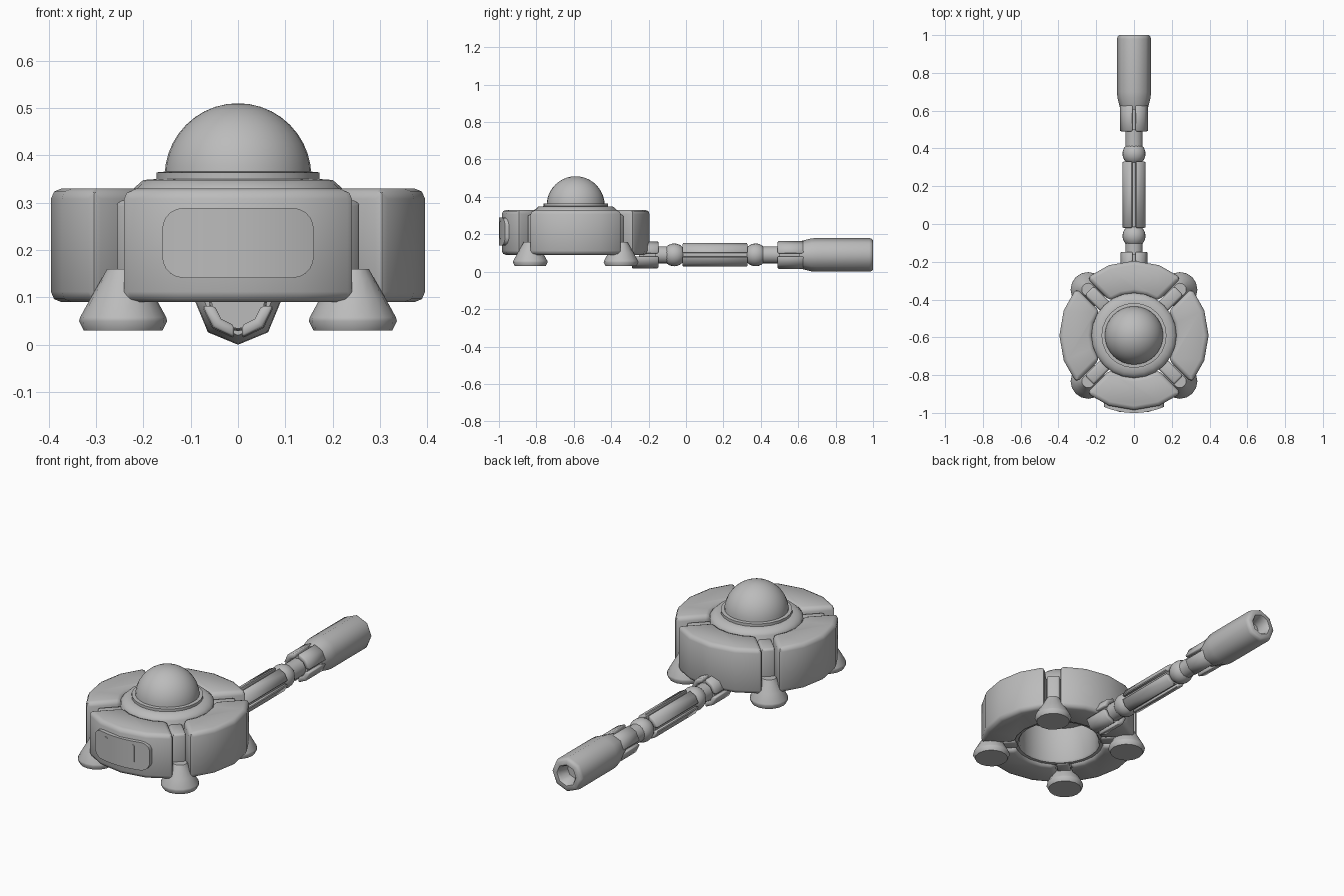
import bpy, bmesh, math
from mathutils import Matrix, Vector

if "Cube" in bpy.data.objects:
    bpy.data.objects.remove(bpy.data.objects["Cube"])

grey = bpy.data.materials.new("plain_grey")
grey.diffuse_color = (0.5, 0.5, 0.5, 1)
grey.use_nodes = True
grey.node_tree.nodes["Principled BSDF"].inputs["Base Color"].default_value = grey.diffuse_color

BODY = Vector((0, -0.59, 0))       # centre of the round body
ARM_Z = 0.09                       # height of the arm's axis
ALONG_Y = Matrix.Translation((0, 0, ARM_Z)) @ Matrix.Rotation(-math.pi / 2, 4, 'X')


def finish(name, bm, matrix=Matrix(), bevel=0, segs=2):
    bmesh.ops.remove_doubles(bm, verts=bm.verts, dist=1e-5)
    bmesh.ops.recalc_face_normals(bm, faces=bm.faces)
    if bevel:
        edges = [e for e in bm.edges if e.calc_face_angle(0) > 0.75]
        bmesh.ops.bevel(bm, geom=edges, offset=bevel, segments=segs,
                        profile=0.5, affect='EDGES', clamp_overlap=True)
    bm.transform(matrix)
    me = bpy.data.meshes.new(name)
    bm.to_mesh(me)
    bm.free()
    me.materials.append(grey)
    ob = bpy.data.objects.new(name, me)
    bpy.context.collection.objects.link(ob)
    return ob


def lathe(name, profile, sides, matrix=Matrix()):
    """Turn (radius, height) points around z."""
    bm = bmesh.new()
    vs = [bm.verts.new((r, 0, h)) for r, h in profile]
    es = [bm.edges.new(p) for p in zip(vs, vs[1:])]
    bmesh.ops.spin(bm, geom=vs + es, cent=(0, 0, 0), axis=(0, 0, 1),
                   angle=math.tau, steps=sides, use_merge=True)
    return finish(name, bm, matrix)


def prism(name, pts, z0, z1, matrix=Matrix(), bevel=0, segs=2):
    bm = bmesh.new()
    face = bm.faces.new([bm.verts.new((x, y, z0)) for x, y in pts])
    ext = bmesh.ops.extrude_face_region(bm, geom=[face])
    bmesh.ops.translate(bm, vec=(0, 0, z1 - z0),
                        verts=[v for v in ext["geom"] if isinstance(v, bmesh.types.BMVert)])
    return finish(name, bm, matrix, bevel, segs)


def quarters(name, r0, r1, gap, n, z0, z1, start, matrix, bevel, segs=2):
    """Four ring sectors with parallel-sided gaps between them."""
    def arc(r):
        a = math.pi / 4 - math.asin(gap / r)
        return [(r * math.cos(-a + 2 * a * i / n), r * math.sin(-a + 2 * a * i / n))
                for i in range(n + 1)]
    pts = arc(r1) + arc(r0)[::-1]
    for k in range(4):
        turn = Matrix.Rotation(start + k * math.pi / 2, 4, 'Z')
        prism(f"{name}_{k + 1}", pts, z0, z1, matrix @ turn, bevel, segs)


def curved_plate(name, cx, hw, hh, corner, r_out, cz=0.215):
    """Rounded plate that follows the curve of the body's front."""
    xs = [hw * math.sin(math.pi / 2 * (i / 10 - 1)) for i in range(21)]
    bm = bmesh.new()
    rows = []
    for x in xs:
        over = max(0, abs(x) - (hw - corner))
        h = hh - corner + math.sqrt(max(0, corner ** 2 - over ** 2))
        row = []
        for r, s in ((r_out, 1), (r_out, -1), (0.385, -1), (0.385, 1)):
            px = cx + x
            row.append(bm.verts.new((px, BODY.y - math.sqrt(r * r - px * px), cz + s * h)))
        rows.append(row)
    for a, b in zip(rows, rows[1:]):
        for i in range(4):
            j = (i + 1) % 4
            bm.faces.new((a[i], a[j], b[j], b[i]))
    bm.faces.new(rows[0])
    bm.faces.new(rows[-1])
    return finish(name, bm)


at_body = Matrix.Translation(BODY)

# Four outer shell sections
quarters("shell_section", 0.222, 0.395, 0.039, 4, 0.09, 0.33, 0, at_body, 0.022)

# Hollow core with stepped collar on top
lathe("core", [(0, 0.30), (0.2, 0.30), (0.2, 0.115), (0.208, 0.105), (0.225, 0.105),
               (0.225, 0.325), (0.215, 0.335), (0.2, 0.348), (0.172, 0.35),
               (0.172, 0.364), (0.15, 0.366), (0, 0.366)], 24, at_body)

# Dome
lathe("dome", [(0.155 * math.cos(i * math.pi / 20), 0.355 + 0.155 * math.sin(i * math.pi / 20))
               for i in range(10)] + [(0, 0.51)], 32, at_body)

# Struts in the gaps, each with a flared foot
for k in range(4):
    turn = at_body @ Matrix.Rotation(math.pi / 4 + k * math.pi / 2, 4, 'Z')
    prism(f"strut_{k + 1}", [(0.21, -0.034), (0.335, -0.034), (0.335, 0.034), (0.21, 0.034)],
          0.10, 0.305, turn, 0.012)
    lathe(f"foot_{k + 1}", [(0, 0.03), (0.083, 0.03), (0.093, 0.05), (0.091, 0.058),
                            (0.068, 0.10), (0.045, 0.14), (0.034, 0.16), (0, 0.16)],
          16, turn @ Matrix.Translation((0.343, 0, 0)))

# Face plate and eyes
curved_plate("face_plate", 0, 0.16, 0.074, 0.045, 0.41)
for side, name in ((-1, "left_eye"), (1, "right_eye")):
    curved_plate(name, side * 0.077, 0.01, 0.048, 0.01, 0.4115, 0.223)

# Arm: claw-shaped mount, jointed rod and coupling, each four bars round a core
for name, y0, y1, r0, r1, gap in (("mount_claw", -0.29, -0.147, 0.05, 0.075, 0.008),
                                  ("rod_bar", -0.02, 0.33, 0.035, 0.065, 0.009),
                                  ("coupling_claw", 0.49, 0.63, 0.05, 0.077, 0.008)):
    quarters(name, r0, r1, gap, 2, y0, y1, math.pi / 4, ALONG_Y, 0.005, 1)

for name, y0, y1, r in (("mount_core", -0.25, -0.16, 0.056), ("rod_core", -0.015, 0.325, 0.048),
                        ("coupling_core", 0.50, 0.63, 0.058),
                        ("mount_neck", -0.17, -0.09, 0.046), ("coupling_neck", 0.40, 0.51, 0.046)):
    lathe(name, [(0, y0), (r, y0), (r, y1), (0, y1)], 16, ALONG_Y)

# Ball joints
for name, y in (("lower_ball", -0.063), ("upper_ball", 0.372)):
    lathe(name, [(0.061 * math.sin(i * math.pi / 12), y - 0.061 * math.cos(i * math.pi / 12))
                 for i in range(13)], 20, ALONG_Y)

# Eight-sided handle with a hollow end
lathe("handle", [(0, 0.605), (0.07, 0.605), (0.074, 0.615), (0.088, 0.67), (0.09, 0.70),
                 (0.09, 0.98), (0.087, 0.992), (0.078, 1.0), (0.056, 1.0), (0.048, 0.99),
                 (0.042, 0.93), (0, 0.93)], 8, ALONG_Y)

# Smooth shading with crisp edges
for ob in bpy.context.collection.objects:
    ob.select_set(True)
    bpy.context.view_layer.objects.active = ob
bpy.ops.object.shade_smooth_by_angle(angle=math.radians(46))
